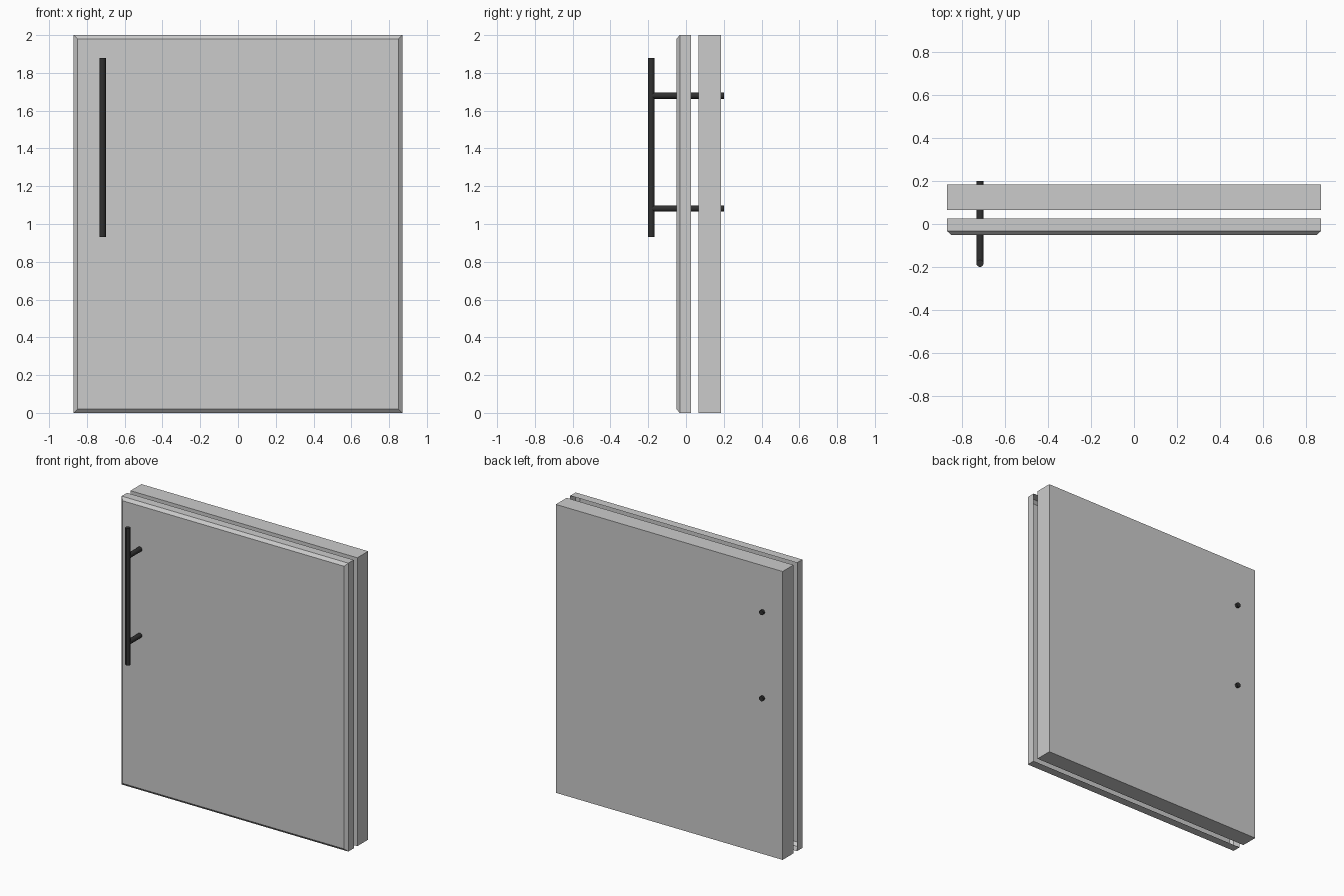
import bpy, bmesh
from math import pi

if "Cube" in bpy.data.objects:
    bpy.data.objects.remove(bpy.data.objects["Cube"])

W, H = 0.87, 2.0          # half width and height of the door
HX, HY, R = -0.717, -0.183, 0.017   # handle position and radius

dark = bpy.data.materials.new("dark_metal")
dark.diffuse_color = (0.03, 0.03, 0.03, 1)
dark.use_nodes = True
dark.node_tree.nodes["Principled BSDF"].inputs["Base Color"].default_value = dark.diffuse_color


def add_mesh(name, bm):
    bmesh.ops.recalc_face_normals(bm, faces=bm.faces)
    mesh = bpy.data.meshes.new(name)
    bm.to_mesh(mesh)
    bm.free()
    obj = bpy.data.objects.new(name, mesh)
    bpy.context.collection.objects.link(obj)
    return obj


def panel(name, rings, cap_back=True):
    """Rectangular panel lofted through (y, inset) rings, front to back."""
    bm = bmesh.new()
    loops = []
    for y, i in rings:
        corners = ((-W + i, i), (W - i, i), (W - i, H - i), (-W + i, H - i))
        loops.append([bm.verts.new((x, y, z)) for x, z in corners])
    for a, b in zip(loops, loops[1:]):
        for k in range(4):
            n = (k + 1) % 4
            bm.faces.new((a[k], b[k], b[n], a[n]))
    bm.faces.new(loops[0])
    if cap_back:
        bm.faces.new(loops[-1])
    return add_mesh(name, bm)


def rod(name, location, length, radius, rotation=(0, 0, 0)):
    bpy.ops.mesh.primitive_cylinder_add(vertices=12, radius=radius, depth=length,
                                        location=location, rotation=rotation)
    obj = bpy.context.object
    obj.name = name
    obj.data.materials.append(dark)
    bpy.ops.object.shade_smooth_by_angle()


# Bevelled front facing, an open-backed shell
panel("front_panel", [(-0.051, 0.02), (-0.033, 0), (0.026, 0)], cap_back=False)

# Plain rear slab
panel("back_panel", [(0.065, 0), (0.184, 0)])

# Pull bar and the two posts passing through both panels
rod("handle_bar", (HX, HY, 1.405), 0.95, R)
for z in (1.082, 1.68):
    rod("handle_post", (HX, (HY + 0.2) / 2, z), 0.2 - HY, R, (pi / 2, 0, 0))
